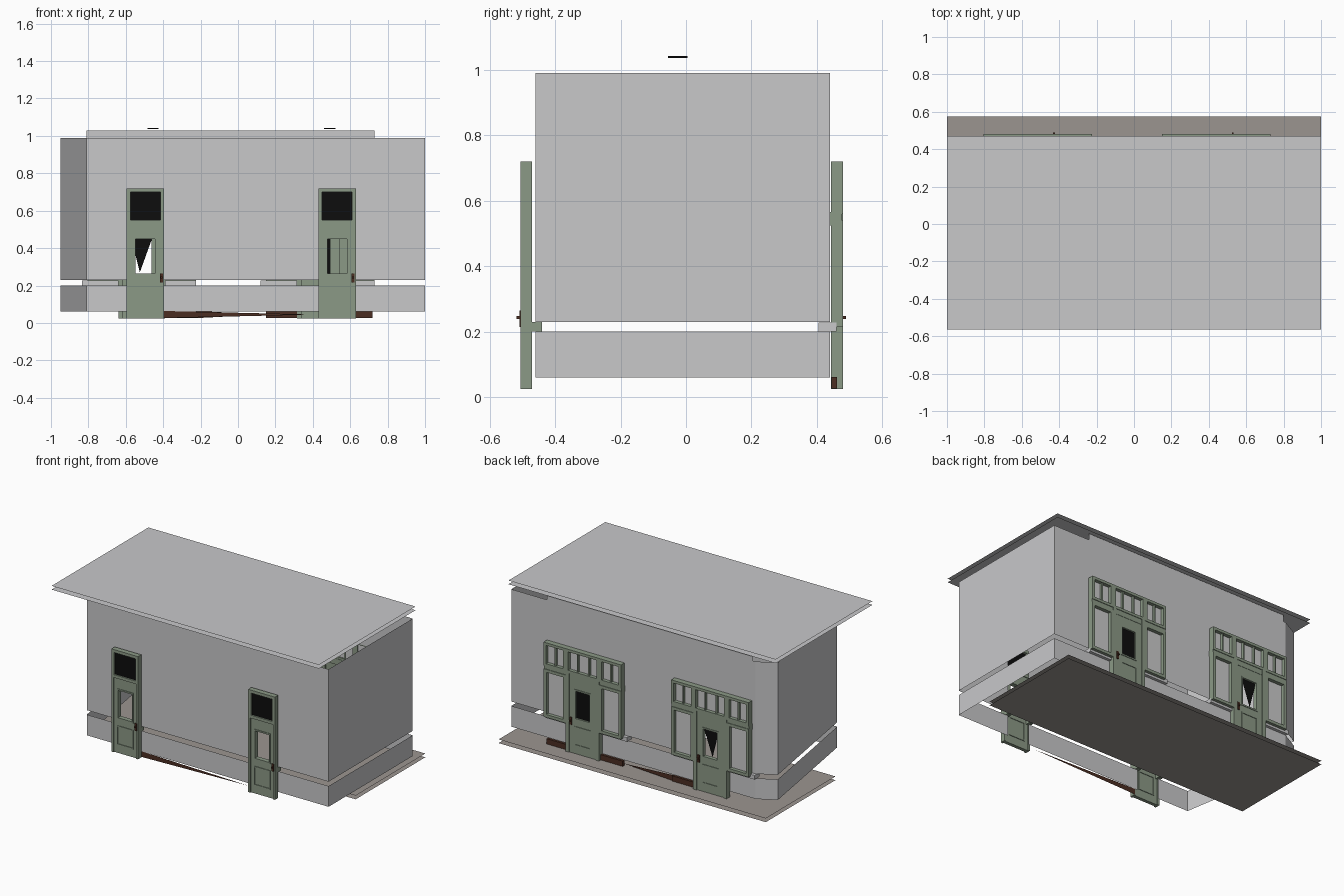
import bpy, bmesh
from mathutils import Vector

cube = bpy.data.objects.get("Cube")
if cube:
    bpy.data.objects.remove(cube, do_unlink=True)


def material(name, rgb):
    m = bpy.data.materials.new(name)
    m.use_nodes = True
    m.diffuse_color = (*rgb, 1)
    m.node_tree.nodes["Principled BSDF"].inputs["Base Color"].default_value = (*rgb, 1)
    return m


WALL = material("wall_grey", (0.58, 0.58, 0.59))
FLOOR = material("paving_grey", (0.33, 0.3, 0.28))
GREEN = material("sage_green", (0.26, 0.32, 0.24))
BLACK = material("black_glass", (0.004, 0.004, 0.004))
BROWN = material("dark_brown", (0.07, 0.027, 0.016))
GLASS = material("pale_glass", (0.6, 0.6, 0.6))


def finish(bm, name, mat):
    mesh = bpy.data.meshes.new(name)
    bm.to_mesh(mesh)
    bm.free()
    mesh.materials.append(mat)
    obj = bpy.data.objects.new(name, mesh)
    bpy.context.collection.objects.link(obj)
    return obj


def add_box(bm, x, y, z):
    """Box spanning the three given ranges."""
    verts = bmesh.ops.create_cube(bm, size=1)["verts"]
    for v in verts:
        v.co = Vector([(r[0] + r[1]) / 2 + c * (r[1] - r[0]) for r, c in zip((x, y, z), v.co)])


def add_frame(bm, x, y, z, w):
    """Rectangular frame of width w made of four bars."""
    for side in ((x[0], x[0] + w), (x[1] - w, x[1])):
        add_box(bm, side, y, z)
    for bar in ((z[0], z[0] + w), (z[1] - w, z[1])):
        add_box(bm, (x[0] + w, x[1] - w), y, bar)


def box(name, x, y, z, mat):
    bm = bmesh.new()
    add_box(bm, x, y, z)
    return finish(bm, name, mat)


def polygon(name, points, mat):
    bm = bmesh.new()
    bm.faces.new([bm.verts.new(p) for p in points])
    return finish(bm, name, mat)


def slab(name, y, z, mat):
    polygon(name, [(-1, y[0], z), (1, y[0], z), (1, y[1], z), (-1, y[1], z)], mat)


def wall(name, a, b, z, holes=()):
    """Thin upright panel from a to b, with (x0, x1, z0, z1) openings."""
    xs = sorted({a[0], b[0], *[h[i] for h in holes for i in (0, 1)]})
    zs = sorted({*z, *[min(max(h[i], z[0]), z[1]) for h in holes for i in (2, 3)]})
    if a[0] == b[0]:
        xs = [0, 1]
        at = lambda t: Vector(a).lerp(Vector(b), t)
    else:
        at = lambda x: Vector(a).lerp(Vector(b), (x - a[0]) / (b[0] - a[0]))
    bm = bmesh.new()
    for x0, x1 in zip(xs, xs[1:]):
        for z0, z1 in zip(zs, zs[1:]):
            mx, mz = (x0 + x1) / 2, (z0 + z1) / 2
            if any(h[0] < mx < h[1] and h[2] < mz < h[3] for h in holes):
                continue
            p, q = at(x0), at(x1)
            bm.faces.new([bm.verts.new((*c, h)) for c, h in ((p, z0), (q, z0), (q, z1), (p, z1))])
    bmesh.ops.remove_doubles(bm, verts=bm.verts, dist=0.0001)
    finish(bm, name, WALL)


# Roof and paving, each a pair of thin sheets
for i, z in enumerate((1.035, 1.06)):
    slab(f"roof_sheet_{i}", (-0.565, 0.47), z, WALL)
for i, z in enumerate((0, 0.025)):
    slab(f"paving_sheet_{i}", (-0.17, 0.575), z, FLOOR)

# Walls in a lower and an upper band with an open joint between them
FRONT, BACK = -0.46, 0.44
FRONT_DOORS = (-0.495, 0.53)
BACK_GROUPS = (-0.515, 0.44)
front_holes = [(c - 0.08, c + 0.08, 0.03, 0.71) for c in FRONT_DOORS]
door_holes = [(c - 0.12, c + 0.12, 0.03, 0.71) for c in BACK_GROUPS]
window_holes = [(c - 0.28, c + 0.28, 0.22, 0.71) for c in BACK_GROUPS]
for band, z in (("lower", (0.06, 0.2)), ("upper", (0.23, 0.99))):
    wall(f"front_wall_{band}", (-0.81, FRONT), (1, FRONT), z, front_holes)
    wall(f"back_wall_{band}", (-0.83, BACK), (1, BACK), z,
         door_holes if band == "lower" else window_holes)
    wall(f"right_wall_{band}", (1, FRONT), (1, BACK), z)
    wall(f"left_wall_{band}", (-0.95, 0.375), (-0.81, FRONT), z)
    wall(f"corner_wall_{band}", (-0.95, 0.375), (-0.83, BACK), z)
wall("back_frieze", (-0.81, BACK + 0.005), (0.73, BACK + 0.005), (0.985, 1.03))


def door_leaf(bm, c, half, y):
    """Leaf with a glazed opening and a moulded lower panel."""
    g = 0.062
    for s in (-1, 1):
        add_box(bm, sorted((c + s * g, c + s * half)), y, (0.025, 0.54))
    for z in ((0.025, 0.26), (0.46, 0.54)):
        add_box(bm, (c - g, c + g), y, z)
    outer = (y[0] - 0.004, y[1] + 0.004)
    add_frame(bm, (c - g, c + g), outer, (0.255, 0.46), 0.01)
    add_frame(bm, (c - g, c + g), outer, (0.08, 0.21), 0.008)


def handle(name, x, y, out):
    bm = bmesh.new()
    add_box(bm, (x - 0.008, x + 0.008), sorted((y, y + out * 0.006)), (0.215, 0.265))
    add_box(bm, (x - 0.005, x + 0.005), sorted((y, y + out * 0.015)), (0.238, 0.248))
    finish(bm, name, BROWN)


# Front doors with dark fanlights
for i, c in enumerate(FRONT_DOORS):
    bm = bmesh.new()
    y = (-0.505, -0.47)
    add_frame(bm, (c - 0.1, c + 0.1), y, (0.53, 0.72), 0.02)
    for s in (-1, 1):
        add_box(bm, sorted((c + s * 0.085, c + s * 0.1)), y, (0.025, 0.53))
        add_box(bm, sorted((c + s * 0.07, c + s * 0.1)), (-0.47, -0.44), (0.2, 0.23))
    door_leaf(bm, c, 0.085, (-0.498, -0.475))
    finish(bm, f"front_door_{i}", GREEN)
    box(f"front_fanlight_{i}", (c - 0.082, c + 0.082), (-0.495, -0.488), (0.54, 0.702), BLACK)
    handle(f"front_door_handle_{i}", c + 0.085, -0.503, -1)

# Back door groups: glazed door, two side windows and a row of transoms
for i, c in enumerate(BACK_GROUPS):
    frame, panes = bmesh.new(), bmesh.new()
    deep, thin, pane = (0.443, 0.48), (0.45, 0.472), (0.452, 0.456)
    for x0, x1, bars in ((-0.29, -0.125, 1), (-0.125, 0.125, 2), (0.125, 0.29, 1)):
        x = (c + x0, c + x1)
        add_frame(frame, x, deep, (0.56, 0.72), 0.018)
        add_box(panes, (x[0] + 0.015, x[1] - 0.015), pane, (0.575, 0.705))
        for k in range(bars):
            m = x[0] + (x1 - x0) * (k + 1) / (bars + 1)
            add_box(frame, (m - 0.005, m + 0.005), thin, (0.575, 0.705))
        if bars == 1:
            add_frame(frame, x, deep, (0.215, 0.54), 0.02)
            add_box(panes, (x[0] + 0.015, x[1] - 0.015), pane, (0.23, 0.525))
            sill = (x[0] - 0.03, x[1]) if x0 < 0 else x
            box(f"window_sill_{i}_{'a' if x0 < 0 else 'b'}", sill, (0.405, 0.46), (0.2, 0.228), WALL)
    add_box(frame, (c - 0.29, c + 0.29), (0.44, 0.476), (0.525, 0.565))
    for s in (-1, 1):
        add_box(frame, sorted((c + s * 0.1, c + s * 0.125)), deep, (0.025, 0.56))
    door_leaf(frame, c, 0.105, (0.456, 0.474))
    finish(frame, f"back_door_frame_{i}", GREEN)
    finish(panes, f"back_window_panes_{i}", GLASS)
    handle(f"back_door_handle_{i}", c + 0.088, 0.474, 1)

# Dark door glass: a torn triangle and a full pane
c = BACK_GROUPS[0]
polygon("back_door_glass_0", [(c - 0.055, 0.465, 0.45), (c + 0.055, 0.465, 0.45),
                              (c - 0.01, 0.465, 0.27)], BLACK)
c = BACK_GROUPS[1]
box("back_door_glass_1", (c - 0.055, c + 0.055), (0.462, 0.466), (0.262, 0.452), BLACK)

# Brown skirting blocks and tapering strips
for i, x in enumerate(((0.565, 0.72), (0.15, 0.32), (-0.39, -0.22))):
    box(f"skirting_{i}", x, (0.445, 0.462), (0.026, 0.062), BROWN)
for name, x0, x1, y in (("front_skirting_strip", -0.4, 0.4, -0.465),
                        ("back_skirting_strip", -0.22, 0.15, 0.455)):
    polygon(name, [(x0, y, 0.026), (x1, y, 0.045), (x0, y, 0.064)], BROWN)

# Small ceiling fittings between the roof sheets
for i, x in enumerate((-0.455, 0.49)):
    box(f"ceiling_fitting_{i}", (x - 0.03, x + 0.03), (-0.055, 0.005), (1.036, 1.042), BLACK)
